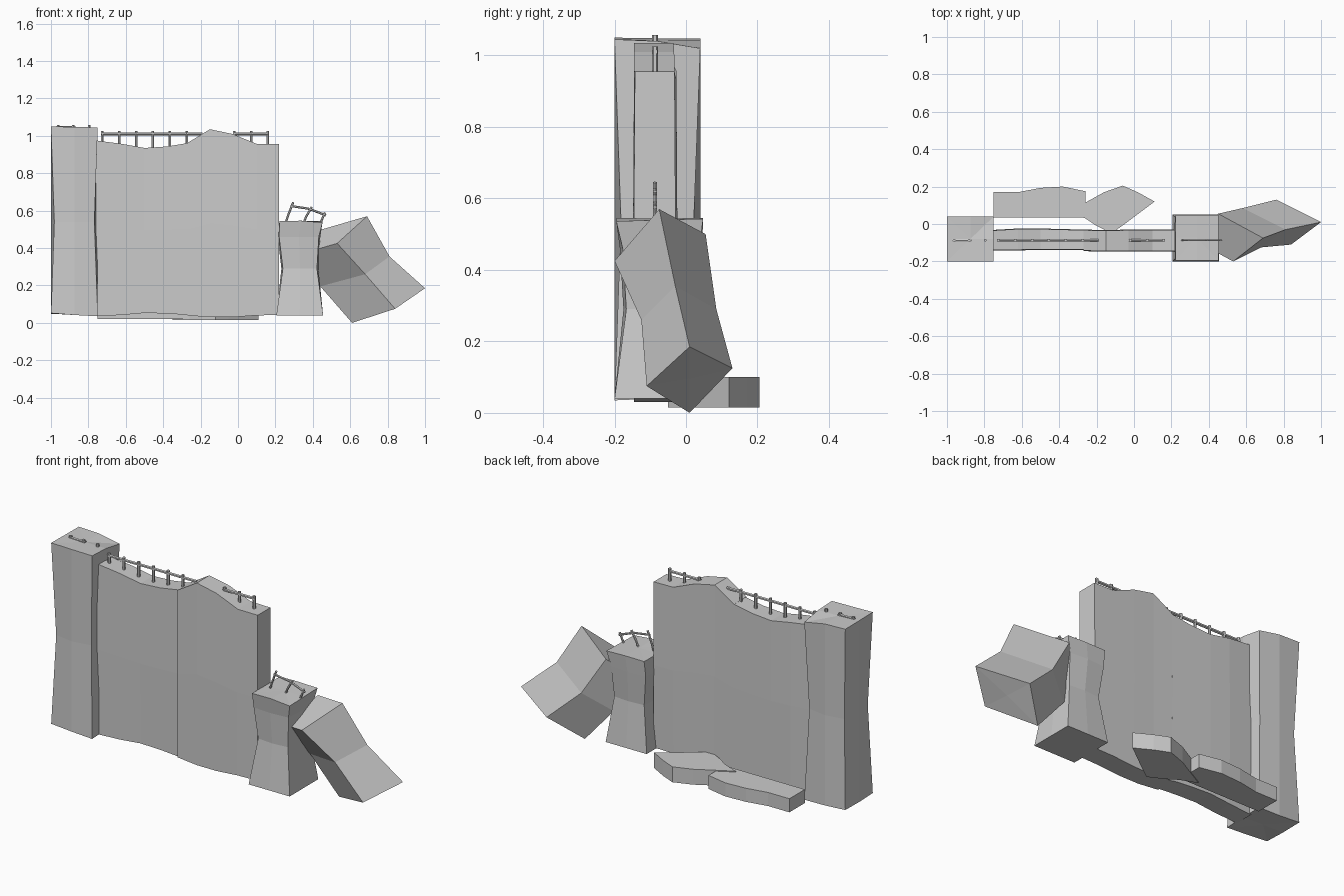
import bpy, bmesh
from mathutils import Vector

if "Cube" in bpy.data.objects:
    bpy.data.objects.remove(bpy.data.objects["Cube"])


def finish(name, bm):
    bmesh.ops.recalc_face_normals(bm, faces=bm.faces[:])
    me = bpy.data.meshes.new(name)
    bm.to_mesh(me)
    bm.free()
    ob = bpy.data.objects.new(name, me)
    bpy.context.collection.objects.link(ob)
    return ob


def loft(name, rings):
    """Skin equal-length rings of points and close both ends with fans."""
    bm = bmesh.new()
    rows = [[bm.verts.new(p) for p in r] for r in rings]
    n = len(rows[0])
    for a, b in zip(rows, rows[1:]):
        for i in range(n):
            j = (i + 1) % n
            bm.faces.new((a[i], a[j], b[j], b[i]))
    for row in (rows[0], rows[-1]):
        c = bm.verts.new(sum((v.co for v in row), Vector()) / n)
        for i in range(n):
            bm.faces.new((row[i], row[(i + 1) % n], c))
    return finish(name, bm)


def ring(x0, x1, y0, y1, z, pinch=0.0, wave=(0,) * 8):
    """Eight-point rectangle: corners pulled in by pinch, heights waved."""
    xm, ym, p = (x0 + x1) / 2, (y0 + y1) / 2, pinch
    pts = [(x0 + p, y0 + p), (xm, y0), (x1 - p, y0 + p), (x1, ym),
           (x1 - p, y1 - p), (xm, y1), (x0 + p, y1 - p), (x0, ym)]
    return [(x, y, z + w) for (x, y), w in zip(pts, wave)]


def panel(name, stations):
    """Upright slab along x; each station is x, front y, back y, low z, high z."""
    loft(name, [[(x, f, lo), (x, f - 0.003, (lo + hi) / 2), (x, f, hi),
                 (x, b, hi), (x, b + 0.003, (lo + hi) / 2), (x, b, lo)]
                for x, f, b, lo, hi in stations])


def slab(name, outline, low, high):
    loft(name, [[(x, y, z) for x, y in outline] for z in (low, high)])


def bars(name, paths, r=0.008):
    """Thin rods following each list of points."""
    bm = bmesh.new()
    for path in paths:
        for a, b in zip(path, path[1:]):
            a, b = Vector(a), Vector(b)
            d = b - a
            m = d.to_track_quat('Z', 'Y').to_matrix().to_4x4()
            m.translation = (a + b) / 2
            bmesh.ops.create_cone(bm, cap_ends=True, segments=6, radius1=r,
                                  radius2=r, depth=d.length, matrix=m)
    return finish(name, bm)


# Tall end pillar
loft("tall_pillar", [
    ring(-1, -0.75, -0.2, 0.04, 0.04, 0, (0.012, 0.002, -0.005, 0, 0, 0.002, 0.01, 0.008)),
    ring(-1, -0.75, -0.2, 0.04, 0.54, 0.018),
    ring(-1, -0.75, -0.2, 0.04, 1.045, 0,
         (0.005, 0.002, 0, -0.005, -0.025, -0.002, 0.002, 0.003))])

# Two wall panels with broken, wavy tops
panel("wall_panel_left", [
    (-0.76, -0.14, -0.035, 0.036, 0.975), (-0.62, -0.138, -0.027, 0.042, 0.957),
    (-0.5, -0.136, -0.027, 0.053, 0.935), (-0.38, -0.136, -0.03, 0.05, 0.943),
    (-0.265, -0.136, -0.033, 0.042, 0.962)])
panel("wall_panel_right", [
    (-0.27, -0.142, -0.033, 0.04, 0.962), (-0.15, -0.145, -0.035, 0.03, 1.035),
    (-0.03, -0.145, -0.033, 0.03, 1.01), (0.1, -0.145, -0.032, 0.04, 0.957),
    (0.22, -0.143, -0.032, 0.042, 0.955)])

# Short broken pillar, pinched at the waist
loft("short_pillar", [
    ring(0.205, 0.455, -0.2, 0.05, 0.04),
    ring(0.232, 0.43, -0.175, 0.03, 0.29, 0.008),
    ring(0.212, 0.44, -0.185, 0.045, 0.46, 0.008),
    ring(0.222, 0.452, -0.195, 0.048, 0.54, 0,
         (0.005, 0.006, -0.004, 0, 0.003, 0.006, 0.005, 0.003))])

# Fallen pillar chunk leaning on the short pillar
loft("fallen_chunk", [
    [(0.69, -0.075, 0.575), (0.53, -0.2, 0.43), (0.29, -0.07, 0.36), (0.45, 0.055, 0.505)],
    [(0.81, -0.03, 0.36), (0.68, -0.125, 0.265), (0.44, 0.0, 0.2), (0.58, 0.085, 0.295)],
    [(1.0, 0.01, 0.19), (0.84, -0.11, 0.08), (0.61, 0.01, 0.005), (0.76, 0.13, 0.13)]])

# Slabs lying behind the wall
slab("rubble_slab_left", [
    (-0.75, 0.035), (-0.26, 0.035), (-0.26, 0.175), (-0.38, 0.2),
    (-0.5, 0.193), (-0.62, 0.17), (-0.75, 0.17)], 0.02, 0.095)
slab("rubble_slab_right", [
    (0.11, 0.12), (0.02, 0.17), (-0.06, 0.205), (-0.16, 0.17), (-0.25, 0.12),
    (-0.35, 0.065), (-0.26, 0.03), (-0.2, -0.01), (-0.12, -0.05),
    (-0.05, 0.0), (0.03, 0.06)], 0.015, 0.1)

# Reinforcing bars along the wall top
Y = -0.087
for name, first, count, end in (("wall_rebar_left", -0.725, 6, -0.19),
                                ("wall_rebar_right", -0.02, 3, 0.165)):
    xs = [first + 0.09 * i for i in range(count)]
    bars(name, [[(first - 0.008, Y, 1.01), (end, Y, 1.01)]] +
         [[(x, Y, 0.92), (x, Y, 1.025)] for x in xs])

# Bar tips on the tall pillar
bars("tall_pillar_rebar", [[(-0.97, Y, 1.045), (-0.87, Y, 1.045)]] +
     [[(x, Y, 1.0), (x, Y, 1.058)] for x in (-0.96, -0.88, -0.795)])

# Bent bars on the short pillar
bars("short_pillar_rebar", [
    [(0.28, Y, 0.625), (0.38, Y, 0.61), (0.47, Y, 0.575)],
    [(0.25, Y, 0.52), (0.27, Y, 0.58), (0.295, Y, 0.645)],
    [(0.345, Y, 0.52), (0.365, Y, 0.57), (0.395, Y, 0.62)],
    [(0.435, Y, 0.52), (0.465, Y, 0.59)]], 0.006)
# Rest the lowest chunk corner on the ground
bpy.data.objects["fallen_chunk"].location.z = -0.005
